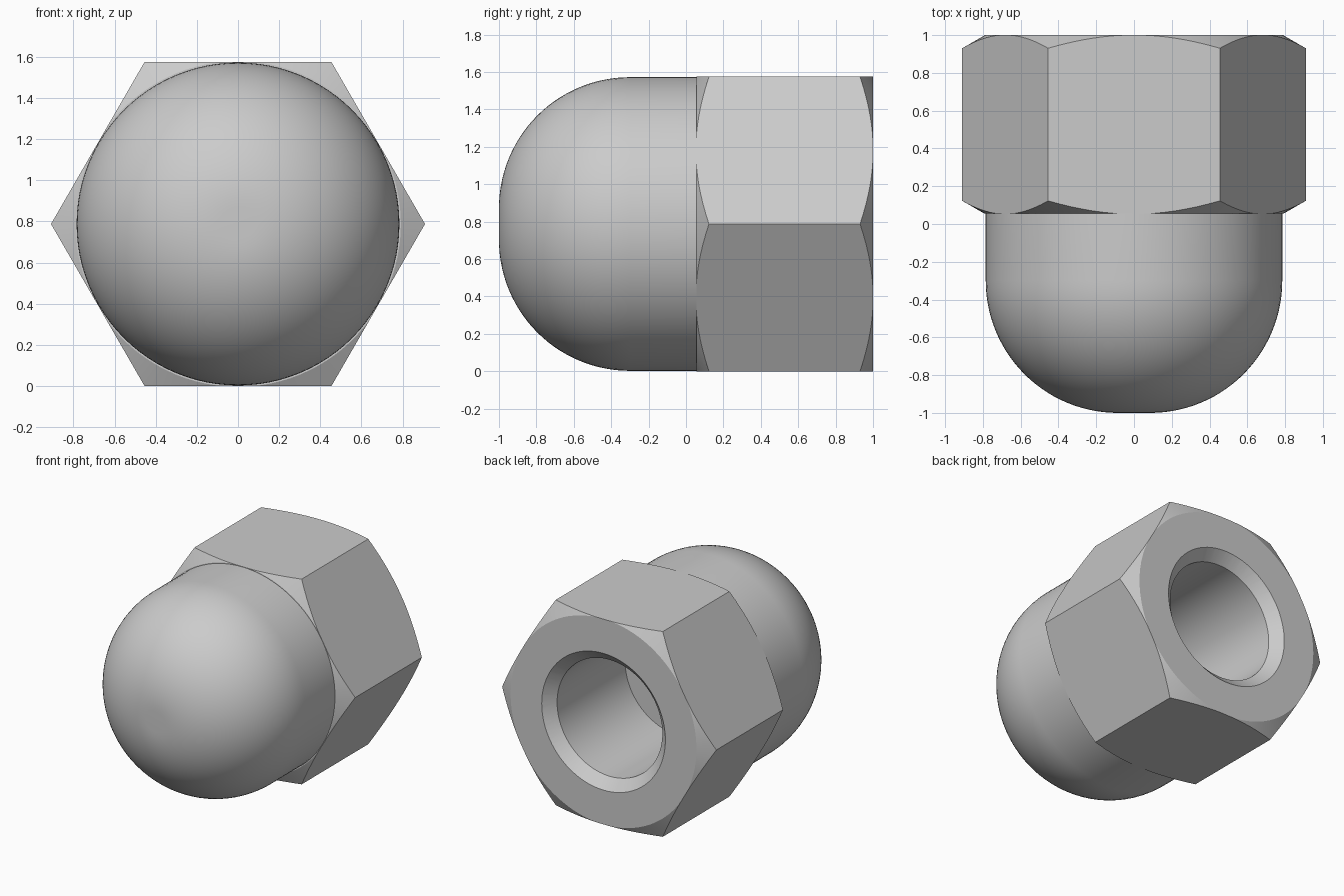
import bpy, bmesh
from math import cos, sin, pi, tan

if "Cube" in bpy.data.objects:
    bpy.data.objects.remove(bpy.data.objects["Cube"])

APOTHEM = 0.7875
CORNER = APOTHEM / cos(pi / 6)
SLOPE = tan(pi / 6)


def lathe(name, profile, sides):
    """Revolve (radius, y) points, ordered front to back, round the nut axis."""
    bm = bmesh.new()
    rings = []
    for r, y in profile:
        n = 1 if r == 0 else sides
        rings.append([bm.verts.new((r * cos(2 * pi * i / sides), y,
                                    APOTHEM + r * sin(2 * pi * i / sides)))
                      for i in range(n)])
    for a, b in zip(rings, rings[1:]):
        for i in range(sides):
            quad = [a[i % len(a)], a[(i + 1) % len(a)],
                    b[(i + 1) % len(b)], b[i % len(b)]]
            bm.faces.new(list(dict.fromkeys(quad)))
    bmesh.ops.recalc_face_normals(bm, faces=bm.faces)
    mesh = bpy.data.meshes.new(name)
    bm.to_mesh(mesh)
    bm.free()
    obj = bpy.data.objects.new(name, mesh)
    bpy.context.collection.objects.link(obj)
    return obj


def boolean(target, cutter, operation):
    cutter.hide_render = True
    mod = target.modifiers.new(cutter.name, 'BOOLEAN')
    mod.object, mod.operation, mod.solver = cutter, operation, 'EXACT'
    bpy.context.view_layer.objects.active = target
    bpy.ops.object.modifier_apply(modifier=mod.name)
    bpy.data.objects.remove(cutter)


def smooth(obj):
    bpy.ops.object.select_all(action='DESELECT')
    obj.select_set(True)
    bpy.context.view_layer.objects.active = obj
    bpy.ops.object.shade_smooth_by_angle(angle=pi / 9)


# Hexagonal body, its corners trimmed by a cone at each end
body = lathe("hex_body", [(0, -0.5), (CORNER, -0.5), (CORNER, 1.5), (0, 1.5)], 6)
front_r, back_r = 0.792, 0.789
trim = lathe("corner_trim", [
    (0, 0.055), (front_r, 0.055), (1, 0.055 + (1 - front_r) * SLOPE),
    (1, 1 - (1 - back_r) * SLOPE), (back_r, 1), (0, 1)], 96)
boolean(body, trim, 'INTERSECT')

# Blind bore with a countersunk mouth
bore = lathe("bore_cutter", [
    (0, 0.10), (0.447, 0.10), (0.447, 0.925), (0.525, 1.0),
    (0.603, 1.075), (0, 1.075)], 96)
boolean(body, bore, 'DIFFERENCE')
smooth(body)

# Domed cap: flat tip, round shoulder, short straight collar
tip, rad = 0.085, 0.70
arc = [(tip + rad * sin(pi / 2 * i / 28), -0.3 - rad * cos(pi / 2 * i / 28))
       for i in range(29)]
dome = lathe("domed_cap", [(0, -1.0)] + arc + [(0.785, 0.06)], 96)
smooth(dome)
